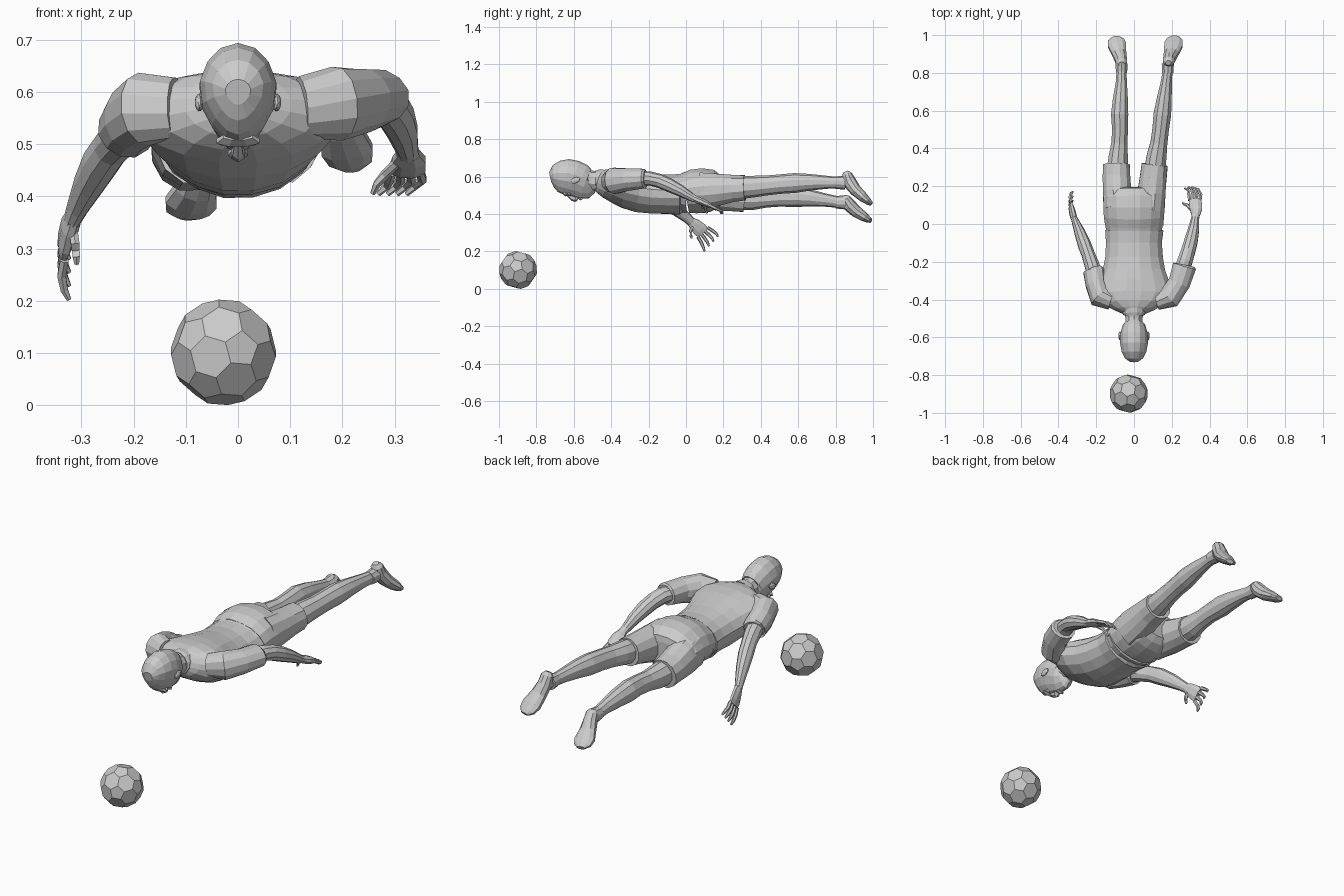
import bpy, bmesh, math, random
from mathutils import Vector, Matrix

random.seed(4)
X = Vector((1, 0, 0))


def finish(bm, name):
    bmesh.ops.recalc_face_normals(bm, faces=bm.faces)
    me = bpy.data.meshes.new(name)
    bm.to_mesh(me)
    bm.free()
    ob = bpy.data.objects.new(name, me)
    bpy.context.collection.objects.link(ob)
    return ob


def loft(name, rings, n=10, taper=0.0, jitter=0.0):
    """Tube through rings (x, y, z, side radius, depth radius); taper narrows the underside."""
    bm = bmesh.new()
    pts = [Vector(r[:3]) for r in rings]
    loops = []
    for i, r in enumerate(rings):
        t = (pts[min(i + 1, len(pts) - 1)] - pts[max(i - 1, 0)]).normalized()
        a = (X - t * t.x).normalized()
        b = t.cross(a)
        if b.z < 0:
            b = -b
        loop = []
        for k in range(n):
            ang = 2 * math.pi * (k + 0.5) / n
            c, s = math.cos(ang), math.sin(ang)
            w = r[3] * (1 - taper * max(0, -s))
            j = 1 + random.uniform(-jitter, jitter)
            loop.append(bm.verts.new(pts[i] + (a * c * w + b * s * r[4]) * j))
        loops.append(loop)
    for l0, l1 in zip(loops, loops[1:]):
        for k in range(n):
            bm.faces.new((l0[k], l0[(k + 1) % n], l1[(k + 1) % n], l1[k]))
    bm.faces.new(loops[0])
    bm.faces.new(loops[-1])
    return finish(bm, name)


def profile_rings(rows):
    """Rows of (y, top z, bottom z, half width) as rings on the centre line."""
    return [(0, y, (t + b) / 2, w, (t - b) / 2) for y, t, b, w in rows]


def blob(name, loc, size, rot=0):
    bm = bmesh.new()
    m = Matrix.Translation(loc) @ Matrix.Rotation(rot, 4, 'X') @ Matrix.Diagonal((*size, 1))
    bmesh.ops.create_icosphere(bm, subdivisions=2, radius=1, matrix=m)
    return finish(bm, name)


# ball: truncated icosahedron
ico = bmesh.new()
bmesh.ops.create_icosphere(ico, subdivisions=1, radius=1)
ball = bmesh.new()
for e in ico.edges:
    p, q = (v.co for v in e.verts)
    for f in (1 / 3, 2 / 3):
        ball.verts.new(p.lerp(q, f).normalized() * 0.1025)
ico.free()
bmesh.ops.convex_hull(ball, input=ball.verts)
bmesh.ops.dissolve_limit(ball, angle_limit=0.05, verts=ball.verts, edges=ball.edges)
bmesh.ops.rotate(ball, verts=ball.verts, matrix=Matrix.Rotation(0.35, 3, 'X') @ Matrix.Rotation(0.2, 3, 'Y'))
low = min(v.co.z for v in ball.verts)
bmesh.ops.translate(ball, verts=ball.verts, vec=(-0.028, -0.898, -low))
finish(ball, "ball")

# head, with crown forward and face down
loft("head", profile_rings([
    (-0.727, .625, .575, .025), (-0.71, .662, .545, .05), (-0.68, .685, .518, .066),
    (-0.64, .695, .503, .075), (-0.60, .688, .492, .076), (-0.565, .67, .483, .068),
    (-0.54, .648, .477, .06), (-0.52, .63, .484, .046), (-0.508, .615, .51, .035)]), 14, 0.28)
loft("neck", [(0, -.56, .588, .05, .055), (0, -.5, .578, .046, .054), (0, -.43, .572, .06, .06)])
loft("nose", [(0, -.635, .505, .007, .008), (0, -.605, .485, .012, .016),
              (0, -.59, .481, .016, .016), (0, -.58, .488, .01, .008)], 6)
loft("lips", [(0, -.572, .488, .016, .007), (0, -.564, .482, .022, .009), (0, -.555, .486, .016, .007)], 6)
loft("brow", [(0, -.655, .515, .03, .01), (0, -.643, .506, .045, .012), (0, -.633, .51, .036, .008)], 8)
for s in (-1, 1):
    blob("ear", (s * .074, -.592, .58), (.009, .026, .016), 0.35)
    blob("eye", (s * .028, -.625, .506), (.012, .008, .009))

# shirt, waistband and shorts
loft("shirt_body", profile_rings([
    (-0.475, .63, .53, .055), (-0.455, .64, .508, .105), (-0.425, .646, .485, .165),
    (-0.38, .647, .46, .205), (-0.32, .641, .43, .192), (-0.25, .63, .408, .168),
    (-0.18, .62, .4, .155), (-0.1, .613, .4, .15), (-0.035, .617, .396, .157),
    (-0.03, .605, .41, .146)]), 16, 0.1, 0.012)
loft("collar", [(0, -.485, .58, .052, .054), (0, -.478, .58, .06, .06), (0, -.455, .575, .066, .066)], 12)
loft("waistband", profile_rings([(-0.04, .612, .408, .148), (-0.004, .622, .403, .156)]), 16)
loft("shorts_hips", profile_rings([
    (-0.004, .622, .403, .157), (0.04, .64, .402, .162), (0.09, .647, .404, .166),
    (0.14, .638, .41, .166), (0.18, .605, .43, .145), (0.195, .575, .46, .11)]), 16, 0.05, 0.012)


def leg(side, shorts, skin, shoe):
    loft(side + "_shorts_leg", shorts, 12, 0, 0.02)
    loft(side + "_leg", skin, 10)
    loft(side + "_shoe", shoe, 10)
    # sock cuff
    x, y, z = skin[-2][:3]
    loft(side + "_sock", [(x, y - .02, z, .031, .033), (x, y + .03, z, .034, .038)], 10)


leg("right",
    [(-.085, .08, .52, .078, .1), (-.09, .17, .505, .078, .09), (-.093, .25, .49, .075, .078), (-.093, .315, .482, .073, .073)],
    [(-.09, .26, .487, .062, .065), (-.083, .36, .482, .053, .06), (-.077, .43, .485, .045, .05),
     (-.074, .5, .49, .044, .05), (-.076, .58, .492, .048, .054), (-.072, .66, .486, .042, .046),
     (-.067, .75, .474, .031, .035), (-.066, .82, .463, .027, .03), (-.068, .88, .452, .027, .026)],
    [(-.066, .846, .498, .016, .014), (-.067, .853, .482, .031, .027), (-.07, .872, .45, .034, .036),
     (-.08, .908, .415, .041, .032), (-.09, .948, .388, .052, .026), (-.096, .975, .371, .044, .018),
     (-.098, .99, .363, .022, .011)])
leg("left",
    [(.085, .08, .525, .078, .1), (.093, .17, .53, .076, .088), (.102, .25, .537, .073, .075), (.11, .315, .54, .071, .07)],
    [(.106, .26, .539, .06, .062), (.12, .36, .547, .055, .058), (.132, .43, .553, .047, .053),
     (.141, .5, .56, .046, .052), (.15, .58, .566, .049, .053), (.16, .66, .57, .042, .045),
     (.171, .75, .57, .031, .035), (.179, .82, .568, .027, .03), (.184, .88, .565, .027, .026)],
    [(.182, .853, .627, .016, .014), (.183, .86, .61, .031, .028), (.187, .875, .57, .034, .037),
     (.198, .907, .527, .041, .032), (.209, .949, .489, .052, .026), (.216, .976, .466, .044, .018),
     (.219, .992, .454, .022, .011)])

# arms: sleeve, forearm, and palm
loft("right_sleeve", [(-.12, -.405, .57, .05, .06), (-.18, -.385, .568, .062, .072), (-.202, -.32, .55, .056, .066),
                      (-.212, -.25, .53, .058, .058), (-.214, -.245, .528, .05, .05)], 12, 0, 0.02)
loft("right_arm", [(-.2, -.3, .545, .044, .044), (-.225, -.21, .515, .04, .042), (-.243, -.16, .495, .036, .04),
                   (-.262, -.11, .467, .036, .042), (-.285, -.05, .425, .03, .036), (-.307, .005, .38, .021, .027),
                   (-.317, .03, .357, .017, .024)])
loft("right_palm", [(-.314, .022, .364, .016, .023), (-.322, .045, .345, .018, .035), (-.33, .075, .317, .016, .042),
                    (-.334, .092, .3, .011, .038)], 8)
loft("left_sleeve", [(.12, -.405, .57, .05, .06), (.19, -.385, .577, .064, .072), (.24, -.31, .585, .06, .062),
                     (.267, -.222, .59, .064, .054), (.268, -.217, .59, .055, .046)], 12, 0, 0.02)
loft("left_arm", [(.235, -.3, .588, .044, .044), (.272, -.19, .59, .042, .038), (.288, -.14, .577, .039, .038),
                  (.302, -.09, .555, .037, .037), (.315, -.03, .525, .031, .031), (.324, .03, .49, .022, .022),
                  (.327, .055, .478, .023, .017)])
loft("left_palm", [(.327, .045, .482, .023, .018), (.328, .075, .47, .034, .02), (.325, .11, .455, .037, .018),
                   (.322, .13, .445, .033, .012)], 8)


def finger(name, *pts):
    loft(name, [(*p, r, r) for p, r in zip(pts, (.0095, .0095, .008, .005))], 6)


# fingers fanned along each palm edge
for k in range(4):
    f = k - 1.5
    y, z = .09 + f * .017, .303 + f * .017
    finger("right_finger", (-.333, y, z), (-.338, y + .022 + f * .003, z - .024 + f * .004),
           (-.333, y + .038 + f * .006, z - .045 + f * .008), (-.324, y + .045 + f * .007, z - .062 + f * .009))
    x = .322 + f * .018
    finger("left_finger", (x, .125, .447), (x + f * .003, .163 - abs(f) * .005, .432),
           (x - .01, .192 - abs(f) * .006, .42), (x - .026, .198 - abs(f) * .006, .404))
finger("right_thumb", (-.316, .036, .335), (-.312, .024, .308), (-.31, .026, .285), (-.309, .03, .27))
finger("left_thumb", (.305, .075, .464), (.282, .1, .442), (.266, .105, .423), (.258, .112, .405))
